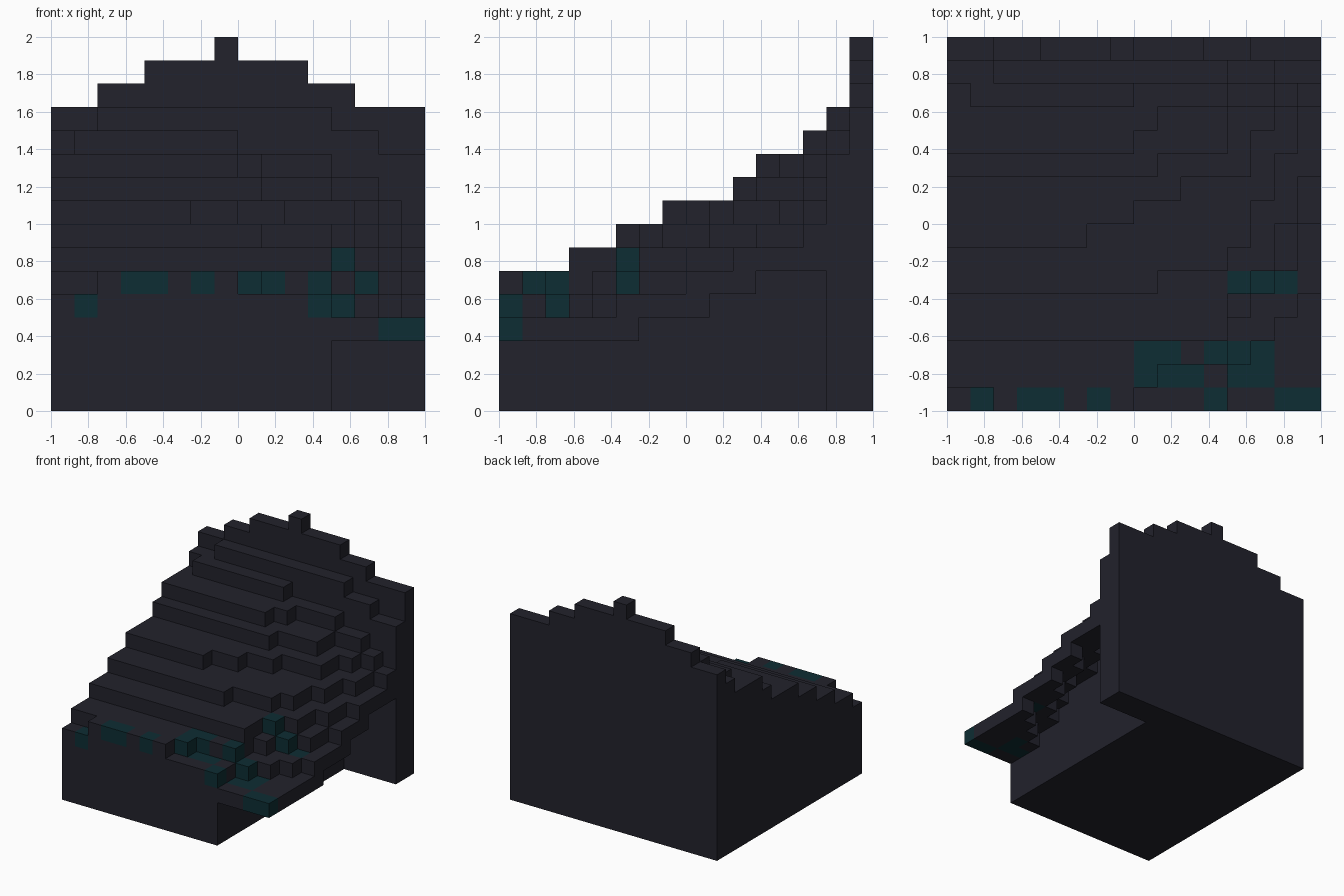
import bpy
import bmesh
from mathutils import Vector

cube = bpy.data.objects.get("Cube")
if cube:
    bpy.data.objects.remove(cube, do_unlink=True)

N = 16                # cells along each side
CELL = 2 / N
OVERHANG_COL = 12     # columns from here on float above the ground ...
WALL_ROW = 14         # ... except in the back wall rows


def make_material(name, color):
    mat = bpy.data.materials.new(name)
    mat.use_nodes = True
    mat.diffuse_color = (*color, 1)
    bsdf = mat.node_tree.nodes["Principled BSDF"]
    bsdf.inputs["Base Color"].default_value = (*color, 1)
    bsdf.inputs["Roughness"].default_value = 0.9
    return mat


dark_stone = make_material("dark stone", (0.016, 0.016, 0.025))
teal_stone = make_material("teal stone", (0.004, 0.026, 0.033))

# Terraces, front row to back row:
# level at the left end, columns where it rises, columns where it drops
terraces = [
    (5, [2], [8, 12]),
    (6, [], [9, 12]),
    (6, [], [12, 13]),
    (7, [], [12, 12, 14]),
    (7, [], [12, 13, 15]),
    (8, [], [9, 13, 14]),
    (8, [], [12, 14, 15]),
    (9, [], [6, 13, 14, 15]),
    (9, [], [8, 13, 15]),
    (9, [], [10, 14, 15]),
    (10, [], [9, 13, 14]),
    (11, [], [8, 12, 13, 15]),
    (11, [], [9, 12, 14, 15]),
    (11, [1], [8, 12, 14, 15]),
    (12, [2], [12, 14]),
    (13, [2, 4, 7], [8, 11, 13]),
]

# Columns with a teal top block, by row
teal_columns = {
    0: {1, 3, 4, 6, 11, 14, 15},
    1: {8, 9, 10, 12, 13},
    2: {8, 9, 11, 12, 13},
    5: {12, 13, 14},
}


def top_level(col, row):
    start, rises, drops = terraces[row]
    return start + sum(col >= c for c in rises) - sum(col >= c for c in drops)


def bottom_level(col, row):
    """Solid to the ground, or a thin stepped shell in the overhang."""
    if col < OVERHANG_COL or row >= WALL_ROW:
        return 0
    around = [(col, row), (col - 1, row), (col + 1, row), (col, row - 1), (col, row + 1)]
    return min(top_level(c, r) for c, r in around if 0 <= c < N and 0 <= r < N) - 1


# Fill the block grid with material slots
blocks = {}
for row in range(N):
    for col in range(N):
        top = top_level(col, row)
        for level in range(bottom_level(col, row), top):
            is_teal = level == top - 1 and col in teal_columns.get(row, ())
            blocks[col, row, level] = int(is_teal)

# Skin the blocks: one square for each exposed side
bm = bmesh.new()
corners = {}


def corner(point):
    key = tuple(round(2 * c) for c in point)
    if key not in corners:
        x, y, z = point
        corners[key] = bm.verts.new((x * CELL - 1, y * CELL - 1, z * CELL))
    return corners[key]


for cell, slot in blocks.items():
    middle = Vector(cell) + Vector((0.5, 0.5, 0.5))
    for axis in range(3):
        for sign in (-1, 1):
            normal = Vector((0, 0, 0))
            normal[axis] = sign
            neighbour = tuple(int(a + b) for a, b in zip(cell, normal))
            if neighbour in blocks:
                continue
            u = Vector((0, 0, 0))
            u[(axis + 1) % 3] = 1
            v = normal.cross(u)
            ring = [middle + (normal + a * u + b * v) / 2
                    for a, b in ((-1, -1), (1, -1), (1, 1), (-1, 1))]
            face = bm.faces.new([corner(p) for p in ring])
            face.material_index = slot

mesh = bpy.data.meshes.new("stepped_hillside")
bm.to_mesh(mesh)
bm.free()
mesh.materials.append(dark_stone)
mesh.materials.append(teal_stone)
hillside = bpy.data.objects.new("stepped_hillside", mesh)
bpy.context.collection.objects.link(hillside)
